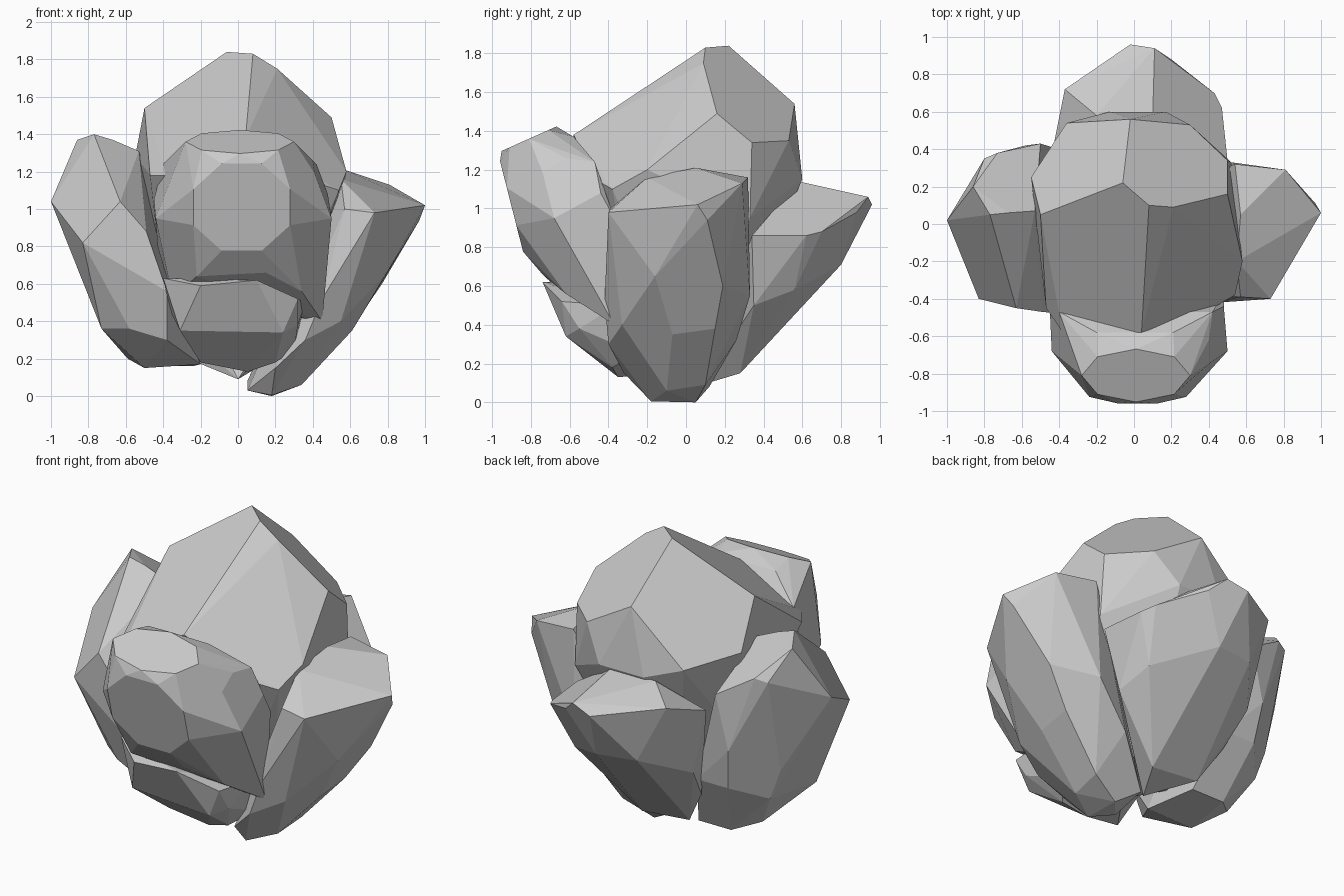
import bpy, bmesh, math


def ring(cx, cy, cz, rx, ry, n, tilt=0.0, turn=0.0):
    """Corners of an ellipse; tilt leans it about the x axis."""
    out = []
    for i in range(n):
        a = 2 * math.pi * (i + turn) / n
        u, v = rx * math.cos(a), ry * math.sin(a)
        out.append((cx + u, cy + v * math.cos(tilt), cz + v * math.sin(tilt)))
    return out


def boulder(name, corners, merge=7):
    """Faceted convex stone wrapped around a few key corners."""
    bm = bmesh.new()
    for c in corners:
        bm.verts.new(c)
    res = bmesh.ops.convex_hull(bm, input=bm.verts[:])
    junk = set(res["geom_interior"]) | set(res["geom_unused"])
    bmesh.ops.delete(bm, geom=[g for g in junk if isinstance(g, bmesh.types.BMVert)],
                     context='VERTS')
    bmesh.ops.dissolve_limit(bm, angle_limit=math.radians(merge),
                             verts=bm.verts[:], edges=bm.edges[:])
    bmesh.ops.recalc_face_normals(bm, faces=bm.faces[:])
    me = bpy.data.meshes.new(name)
    bm.to_mesh(me)
    bm.free()
    ob = bpy.data.objects.new(name, me)
    bpy.context.collection.objects.link(ob)
    return ob


# Large central stone: ridge, shoulders, waist, foot
boulder("central_stone", [
    (-.06, .22, 1.84), (.08, .10, 1.83), (.21, .09, 1.75),
    (-.50, .05, 1.54), (-.36, .54, 1.23), (-.02, .56, 1.54), (.50, .16, 1.49),
    (.30, .53, 1.35), (.50, .34, 1.34), (-.38, -.58, 1.18), (.04, -.58, 1.38),
    (-.55, .25, 1.28), (-.13, .60, 1.15), (.17, .60, 1.15), (.58, -.20, 1.20),
    (.54, -.38, 1.10), (.42, -.45, 1.14), (-.47, -.45, 1.18), (.52, .33, .95)]
    + ring(0, .02, .78, .46, .44, 8, turn=.5) + ring(0, 0, .25, .24, .24, 6))

# Left outer stone
boulder("left_stone", [
    (-.77, .05, 1.40), (-.86, .20, 1.37), (-.67, .06, 1.37), (-.53, .07, 1.31),
    (-1.0, .02, 1.04), (-.80, .35, 1.20), (-.73, .38, 1.22), (-.50, .43, 1.08),
    (-.83, -.40, .82), (-.63, -.45, 1.04), (-.49, -.47, .88), (-.38, -.48, .56),
    (-.73, -.22, .36), (-.71, .20, .41), (-.55, .38, .50), (-.58, -.34, .36),
    (-.78, .20, .60), (-.58, .42, .75),
    (-.50, -.10, .15), (-.59, .10, .20), (-.20, -.12, .17), (-.38, -.38, .30),
    (-.24, .22, .16), (-.46, .22, .16), (-.34, .38, .50)])

# Right outer stone
boulder("right_stone", [
    (1.0, .06, 1.02), (.97, .11, .94), (.81, .29, 1.13), (.54, .32, 1.16),
    (.57, .05, 1.21), (.55, -.20, 1.16), (.57, -.39, 1.0), (.73, -.40, .98),
    (.79, -.16, .65), (.77, .19, .60), (.62, .15, .38), (.61, -.07, .35),
    (.52, .33, .55), (.45, -.42, .52), (.55, -.33, .40), (.36, -.40, .30),
    (.36, .10, .09), (.34, -.10, .06), (.18, .05, 0), (.18, -.18, .005),
    (.05, -.10, .03), (.05, .12, .08), (.28, .26, .32), (.2, -.32, .15)])

# Front pebble: small front and top facets, wide belly, flat back
boulder("front_stone",
        ring(.01, -.81, 1.36, .29, .155, 8, .42)
        + ring(.02, -.90, 1.01, .28, .26, 8, 1.82, .5)
        + ring(.03, -.68, .95, .47, .42, 10, 1.82)
        + [(.40, -.62, 1.26), (-.34, -.65, 1.29), (.21, -.58, 1.37), (-.2, -.58, 1.37),
           (.42, -.47, 1.24), (-.40, -.47, 1.24), (.48, -.44, 1.08), (-.45, -.46, 1.05),
           (.48, -.37, .95), (-.43, -.40, .80), (.50, -.52, .80), (.46, -.36, .55),
           (.45, -.37, .40), (-.35, -.45, .53), (-.22, -.72, .64), (.15, -.74, .66),
           (.34, -.62, .56)], 9)

# Low chip under the front pebble
boulder("front_chip", [
    (-.40, -.56, .63), (-.20, -.72, .59), (.10, -.74, .62), (.32, -.64, .52),
    (-.36, -.57, .50), (-.31, -.58, .35), (.24, -.62, .34), (-.20, -.38, .18),
    (.05, -.35, .13), (.20, -.38, .18), (.32, -.55, .38), (-.36, -.36, .45),
    (0, -.10, .15), (.36, -.36, .5), (-.3, -.3, .6), (.3, -.25, .25)])

# Back outer stone
boulder("back_stone", [
    (-.02, .96, 1.02), (.11, .94, 1.06), (-.37, .72, 1.07), (-.43, .42, .96),
    (.20, .88, .98), (.43, .70, .88), (.47, .62, .86), (.50, .34, .86),
    (.10, .58, 1.14), (-.20, .58, 1.14), (.05, .80, .71), (-.20, .76, .72),
    (-.40, .50, .60), (.36, .56, .58), (.15, .55, .50), (-.15, .56, .50),
    (-.22, .28, .18), (.10, .28, .15), (.00, .08, .09), (-.35, .35, .40),
    (.40, .35, .50)])
